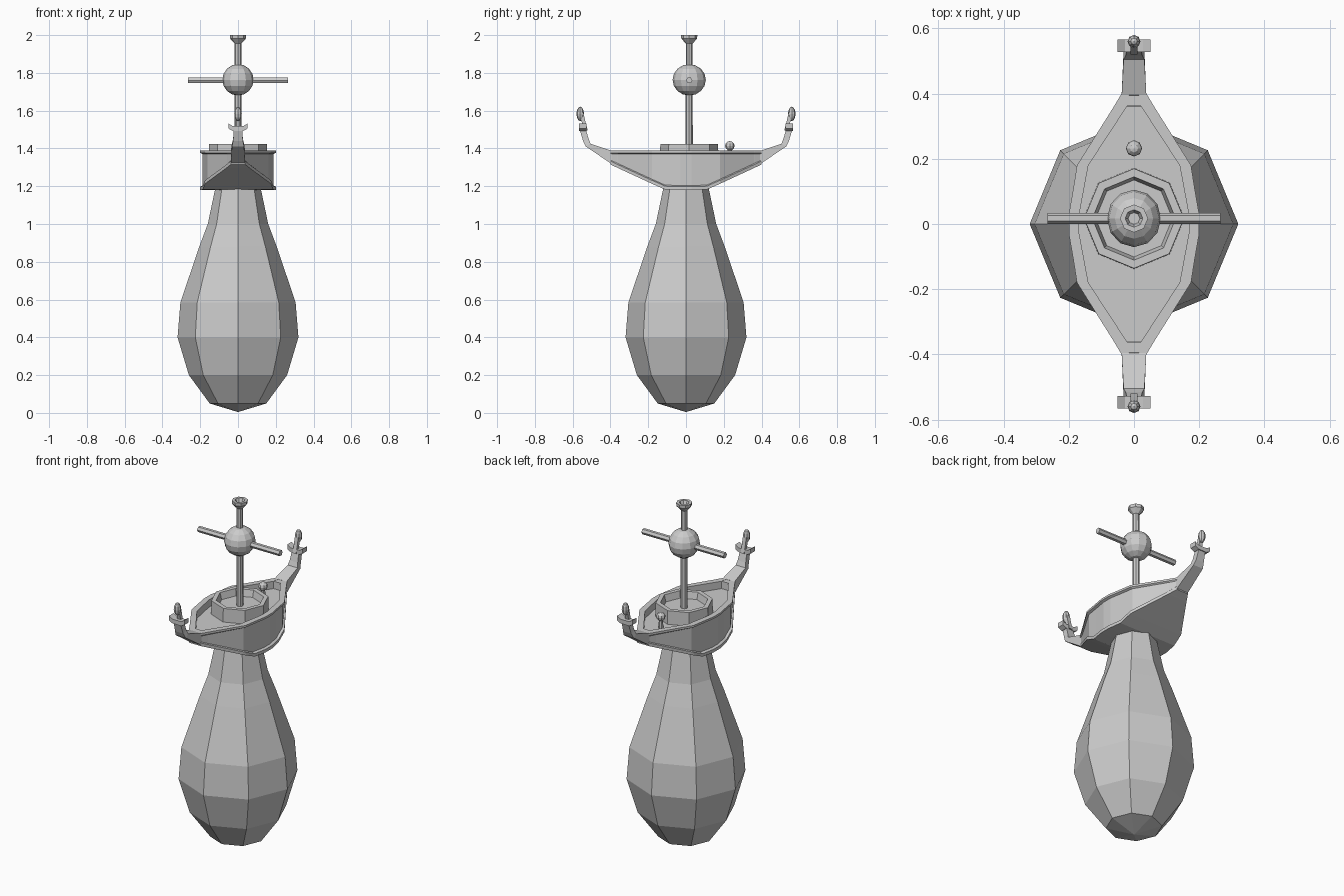
import bpy, bmesh, math
from mathutils import Matrix, Vector

if "Cube" in bpy.data.objects:
    bpy.data.objects.remove(bpy.data.objects["Cube"])

grey = bpy.data.materials.new("plain_grey")
grey.diffuse_color = (0.6, 0.6, 0.6, 1)
grey.use_nodes = True
grey.node_tree.nodes["Principled BSDF"].inputs["Base Color"].default_value = grey.diffuse_color


def finish(name, bm):
    bmesh.ops.remove_doubles(bm, verts=bm.verts, dist=0.0004)
    bmesh.ops.recalc_face_normals(bm, faces=bm.faces)
    me = bpy.data.meshes.new(name)
    bm.to_mesh(me)
    bm.free()
    me.materials.append(grey)
    ob = bpy.data.objects.new(name, me)
    bpy.context.collection.objects.link(ob)
    return ob


def loft(name, rings):
    """Skin closed rings of equal length and cap both ends."""
    bm = bmesh.new()
    vs = [[bm.verts.new(p) for p in r] for r in rings]
    n = len(rings[0])
    for a, b in zip(vs, vs[1:]):
        for i in range(n):
            j = (i + 1) % n
            bm.faces.new((a[i], a[j], b[j], b[i]))
    bm.faces.new(vs[0])
    bm.faces.new(vs[-1])
    return finish(name, bm)


def turned(name, profile, sides, x=0, y=0):
    """Revolve (radius, z) points about a vertical axis."""
    rings = [[(x + r * math.cos(2 * math.pi * i / sides),
               y + r * math.sin(2 * math.pi * i / sides), z)
              for i in range(sides)] for r, z in profile]
    return loft(name, rings)


def ball(name, loc, size, seg, ring):
    bm = bmesh.new()
    bmesh.ops.create_uvsphere(bm, u_segments=seg, v_segments=ring, radius=1,
                              matrix=Matrix.LocRotScale(Vector(loc), None, Vector(size)))
    return finish(name, bm)


# bulb-shaped base
turned("bulb_base", [(0.002, 0.005), (0.15, 0.05), (0.26, 0.2), (0.32, 0.4),
                     (0.305, 0.585), (0.205, 0.88), (0.16, 1.0), (0.118, 1.2)], 8)

# hull: cross-sections along y (y, half width, bottom z, inner half width, floor z)
TOP = 1.388
half = [(0.4, 0.038, 1.315, 0.015, TOP - 0.001), (0.362, 0.061, 1.297, 0.022, TOP - 0.001),
        (0.36, 0.062, 1.296, 0.022, 1.345), (0.18, 0.175, 1.213, 0.14, 1.345),
        (0.11, 0.186, 1.182, 0.153, 1.345), (0.03, 0.2, 1.18, 0.168, 1.345)]
stations = half + [(-y, *rest) for y, *rest in reversed(half)]
rings = []
for y, w, b, wi, f in stations:
    s = min(0.013, w * 0.12)
    side = [(w, b), (w, b + 0.018), (w - s, b + 0.024), (w - s, TOP - 0.018),
            (w, TOP - 0.012), (w, TOP), (wi, TOP), (wi, f)]
    rings.append([(x, y, z) for x, z in side] + [(-x, y, z) for x, z in reversed(side)])
loft("hull", rings)

# prow and stern ornaments
for s, end in ((-1, "prow"), (1, "stern")):
    # curved neck: (outer y, z, inner y, z, half width)
    path = [(0.385, 1.312, 0.395, TOP, 0.038), (0.53, 1.41, 0.505, 1.425, 0.032),
            (0.545, 1.44, 0.515, 1.45, 0.026), (0.563, 1.5, 0.53, 1.5, 0.022)]
    loft(end + "_neck", [[(-w, s * yo, zo), (w, s * yo, zo), (w, s * yi, zi), (-w, s * yi, zi)]
                         for yo, zo, yi, zi, w in path])
    # collar with slightly upturned ends
    loft(end + "_collar", [[(x, s * 0.527, z0), (x, s * 0.566, z0), (x, s * 0.566, z1), (x, s * 0.527, z1)]
                           for x, z0, z1 in ((-0.05, 1.505, 1.532), (-0.028, 1.493, 1.518),
                                             (0.028, 1.493, 1.518), (0.05, 1.505, 1.532))])
    # slim stalk and head
    loft(end + "_stalk", [[(-0.011, s * (y + 0.01), z), (0.011, s * (y + 0.01), z),
                           (0.011, s * (y - 0.01), z), (-0.011, s * (y - 0.01), z)]
                          for y, z in ((0.53, 1.495), (0.542, 1.54), (0.553, 1.59))])
    ball(end + "_head", (0, s * 0.56, 1.583), (0.02, 0.02, 0.038), 8, 6)

# octagonal tub on the deck
turned("deck_tub", [(0.155, 1.335), (0.153, 1.424), (0.128, 1.424), (0.118, 1.385)], 8, 0, 0.017)

# small knob on a stem
turned("knob_stem", [(0.014, 1.34), (0.01, 1.41)], 8, 0, 0.232)
ball("knob", (0, 0.232, 1.414), (0.025, 0.025, 0.025), 8, 6)

# mast with a flared, hollow cap
turned("mast", [(0.019, 1.37), (0.018, 1.955), (0.042, 1.982), (0.043, 2.0),
                (0.027, 2.0), (0.018, 1.98)], 8, 0, 0.017)

# ball on the mast
ball("mast_ball", (0, 0.017, 1.763), (0.083, 0.088, 0.083), 12, 8)

# crossbar
bar = [[(x, 0.017 + 0.017 * math.cos(a * math.pi / 3), 1.76 + 0.017 * math.sin(a * math.pi / 3))
        for a in range(6)] for x in (-0.265, 0.265)]
loft("crossbar", bar)
